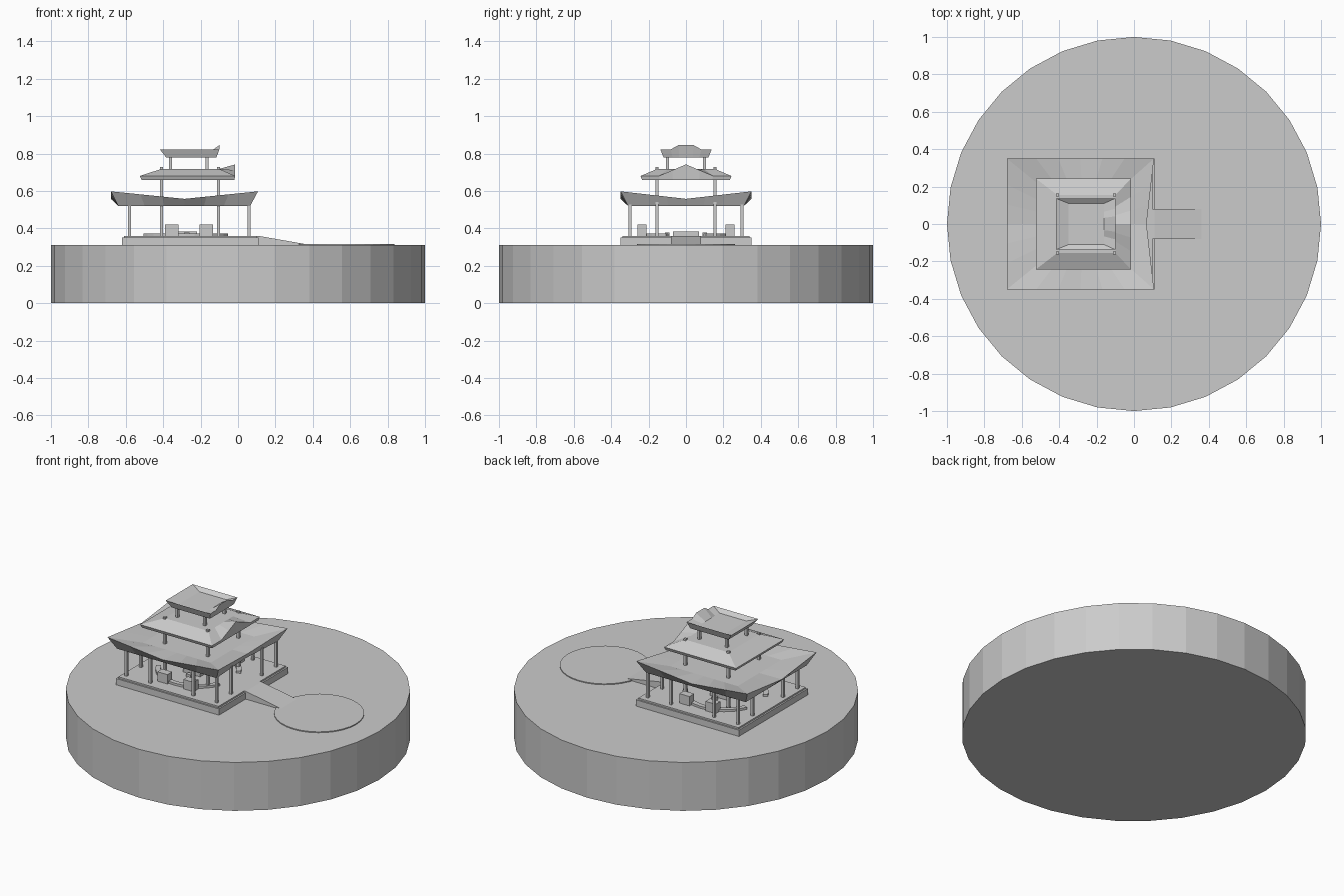
import bpy, bmesh, math
from mathutils import Matrix

if "Cube" in bpy.data.objects:
    bpy.data.objects.remove(bpy.data.objects["Cube"])

stone = bpy.data.materials.new("plain_grey")
stone.use_nodes = True
GREY = (0.6, 0.6, 0.6, 1)
stone.diffuse_color = GREY
stone.node_tree.nodes["Principled BSDF"].inputs["Base Color"].default_value = GREY


def finish(name, bm):
    bmesh.ops.recalc_face_normals(bm, faces=bm.faces)
    mesh = bpy.data.meshes.new(name)
    bm.to_mesh(mesh)
    bm.free()
    mesh.materials.append(stone)
    obj = bpy.data.objects.new(name, mesh)
    bpy.context.collection.objects.link(obj)
    return obj


def box(name, x0, x1, y0, y1, z0, z1):
    bm = bmesh.new()
    bmesh.ops.create_cube(bm, size=1)
    bmesh.ops.scale(bm, vec=(x1 - x0, y1 - y0, z1 - z0), verts=bm.verts)
    bmesh.ops.translate(bm, vec=((x0 + x1) / 2, (y0 + y1) / 2, (z0 + z1) / 2), verts=bm.verts)
    return finish(name, bm)


def cylinder(name, x, y, r, z0, z1, sides=32):
    bm = bmesh.new()
    bmesh.ops.create_cone(bm, cap_ends=True, segments=sides, radius1=r, radius2=r,
                          depth=z1 - z0, matrix=Matrix.Translation((x, y, (z0 + z1) / 2)))
    return finish(name, bm)


def ring(bm, rect, height, pull=0):
    """Rectangular loop of points; height(side, t) shapes its edge."""
    x0, x1, hy = rect
    cx, hx = (x0 + x1) / 2, (x1 - x0) / 2
    loop = []
    for side in range(4):
        for t in (-1, -.6, -.3, 0, .3, .6):
            x, y = ((t, -1), (1, t), (-t, 1), (-1, -t))[side]
            inset = pull * (1 - abs(t)) if side == 1 else 0
            loop.append(bm.verts.new((cx + x * hx - inset, y * hy, height(side, t))))
    return loop


def roof(name, under, rim, inner, z_under, rim_height, z_inner, pull=0):
    bm = bmesh.new()
    loops = [ring(bm, under, lambda s, t: z_under, pull * .5),
             ring(bm, rim, rim_height, pull),
             ring(bm, inner, lambda s, t: z_inner)]
    for a, b in zip(loops, loops[1:]):
        for i in range(len(a)):
            j = (i + 1) % len(a)
            bm.faces.new((a[i], a[j], b[j], b[i]))
    bm.faces.new(loops[0])
    bm.faces.new(loops[-1])
    return finish(name, bm)


# Round ground and stepped platform
cylinder("ground_disc", 0, 0, 1, 0, .31)
box("platform", -.62, .11, -.35, .35, .31, .35)
box("platform_floor", -.61, .10, -.34, .34, .35, .36)

# Sloping path to the round court
cylinder("round_court", .575, 0, .262, .31, .316)
bm = bmesh.new()
profile = [(.06, .31), (.06, .36), (.11, .36), (.36, .316), (.36, .31)]
edge = bm.faces.new([bm.verts.new((x, -.08, z)) for x, z in profile])
extruded = bmesh.ops.extrude_face_region(bm, geom=[edge])["geom"]
bmesh.ops.translate(bm, vec=(0, .16, 0),
                    verts=[v for v in extruded if isinstance(v, bmesh.types.BMVert)])
finish("path_ramp", bm)

# Low curved benches on both sides of the floor
for sign, label in ((1, "back"), (-1, "front")):
    bm = bmesh.new()
    rows = []
    for i in range(13):
        a = sign * math.radians(25 + 130 * i / 12)
        rows.append([bm.verts.new((-.28 + r * math.cos(a), r * math.sin(a), z))
                     for r, z in ((.22, .36), (.25, .36), (.25, .374), (.22, .374))])
    for a, b in zip(rows, rows[1:]):
        for k in range(4):
            n = (k + 1) % 4
            bm.faces.new((a[k], a[n], b[n], b[k]))
    bm.faces.new(rows[0])
    bm.faces.new(rows[-1])
    finish(label + "_bench", bm)
    # Standing cabinets
    for x in (-.355, -.17):
        box(label + "_cabinet", x - .036, x + .036, sign * .235 - .024, sign * .235 + .024, .36, .42)
    box(label + "_stool", -.29, -.26, sign * .1 - .012, sign * .1 + .012, .36, .378)

# Central table
box("table", -.34, -.22, -.07, .07, .36, .383)

# Columns of the three levels
W = .008
for y in (-.3, .3):
    for x in (-.58, -.41, -.105, .06):
        box("lower_column", x - W, x + W, y - W, y + W, .36, .54)
for y in (-.155, .155):
    for x in (-.41, -.105):
        box("middle_column", x - W, x + W, y - W, y + W, .36, .727)
    for x in (-.58, .06):
        box("side_column", x - W, x + W, y - W, y + W, .36, .54)
for y in (-.1, .1):
    for x in (-.36, -.165):
        box("upper_column", x - W, x + W, y - W, y + W, .70, .80)


# Roofs: upswept corners below, gabled and arched +x edges above
def swept(side, t):
    return .558 + .04 * abs(t)


def gabled(side, t):
    return .68 + (.062 * max(0, 1 - abs(t) / .6) if side == 1 else 0)


def arched(side, t):
    return .822 + (.023 * min(1, max(0, (.6 - abs(t)) / .3)) if side == 1 else 0)


roof("lower_roof", (-.64, .065, .31), (-.68, .107, .35), (-.52, -.04, .22),
     .52, swept, .556, pull=.04)
roof("middle_roof", (-.515, -.02, .235), (-.525, -.015, .243), (-.41, -.10, .155),
     .66, gabled, .718)
roof("upper_roof", (-.385, -.115, .12), (-.417, -.10, .137), (-.35, -.16, .11),
     .78, arched, .802)
